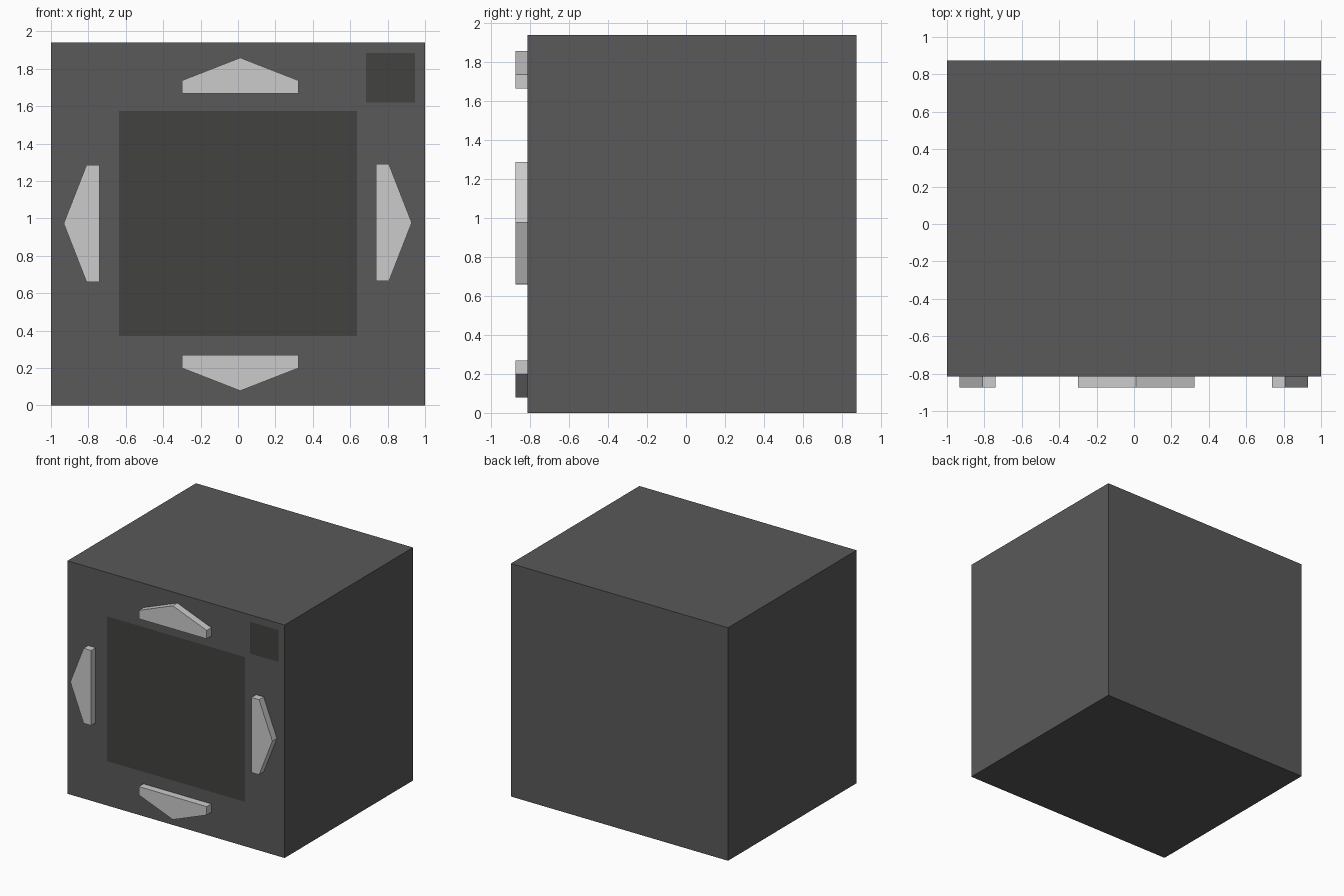
import bpy, bmesh
from math import pi
from mathutils import Matrix, Vector

if "Cube" in bpy.data.objects:
    bpy.data.objects.remove(bpy.data.objects["Cube"])

FRONT, BACK, TOP = -0.815, 0.875, 1.94


def material(name, rgb):
    m = bpy.data.materials.new(name)
    m.diffuse_color = (*rgb, 1)
    m.use_nodes = True
    m.node_tree.nodes["Principled BSDF"].inputs["Base Color"].default_value = m.diffuse_color
    return m


dark = material("dark_grey", (0.1, 0.1, 0.1))
screen = material("screen_grey", (0.055, 0.055, 0.05))


def finish(bm, name, *mats):
    mesh = bpy.data.meshes.new(name)
    bm.to_mesh(mesh)
    bm.free()
    for m in mats:
        mesh.materials.append(m)
    obj = bpy.data.objects.new(name, mesh)
    bpy.context.collection.objects.link(obj)
    return obj


# Cabinet, with the flush screen inset in its front face
bm = bmesh.new()
bmesh.ops.create_cube(bm, size=1)
bmesh.ops.scale(bm, vec=(2, BACK - FRONT, TOP), verts=bm.verts)
bmesh.ops.translate(bm, vec=(0, (BACK + FRONT) / 2, TOP / 2), verts=bm.verts)
bm.normal_update()
front = min(bm.faces, key=lambda f: f.normal.y)
bmesh.ops.inset_region(bm, faces=[front], thickness=0.3)
for v in front.verts:
    v.co.x = 0.635 if v.co.x > 0 else -0.635
    v.co.z = 1.575 if v.co.z > TOP / 2 else 0.37
front.material_index = 1
finish(bm, "cabinet", dark, screen)

# Small square panel in the upper right corner, just proud of the front
bm = bmesh.new()
corners = [(0.685, 1.62), (0.945, 1.62), (0.945, 1.885), (0.685, 1.885)]
bm.faces.new([bm.verts.new((x, FRONT - 0.004, z)) for x, z in corners])
finish(bm, "corner_panel", screen)

# Arrow buttons: one pointed profile, turned to each of the four directions
PROFILE = [(-0.3125, 0), (0.3125, 0), (0.3125, 0.07), (0, 0.192), (-0.3125, 0.07)]


def arrow_button(name, x, z, turn):
    bm = bmesh.new()
    face = bm.faces.new([bm.verts.new((px, -0.875, pz)) for px, pz in PROFILE])
    ext = bmesh.ops.extrude_face_region(bm, geom=[face], use_keep_orig=True)
    moved = [g for g in ext["geom"] if isinstance(g, bmesh.types.BMVert)]
    bmesh.ops.translate(bm, vec=(0, FRONT + 0.875, 0), verts=moved)
    bmesh.ops.recalc_face_normals(bm, faces=bm.faces)
    bm.transform(Matrix.Translation(Vector((x, 0, z))) @ Matrix.Rotation(turn, 4, 'Y'))
    finish(bm, name)


arrow_button("up_button", 0.012, 1.667, 0)
arrow_button("right_button", 0.737, 0.977, pi / 2)
arrow_button("down_button", 0.012, 0.27, pi)
arrow_button("left_button", -0.74, 0.973, -pi / 2)
